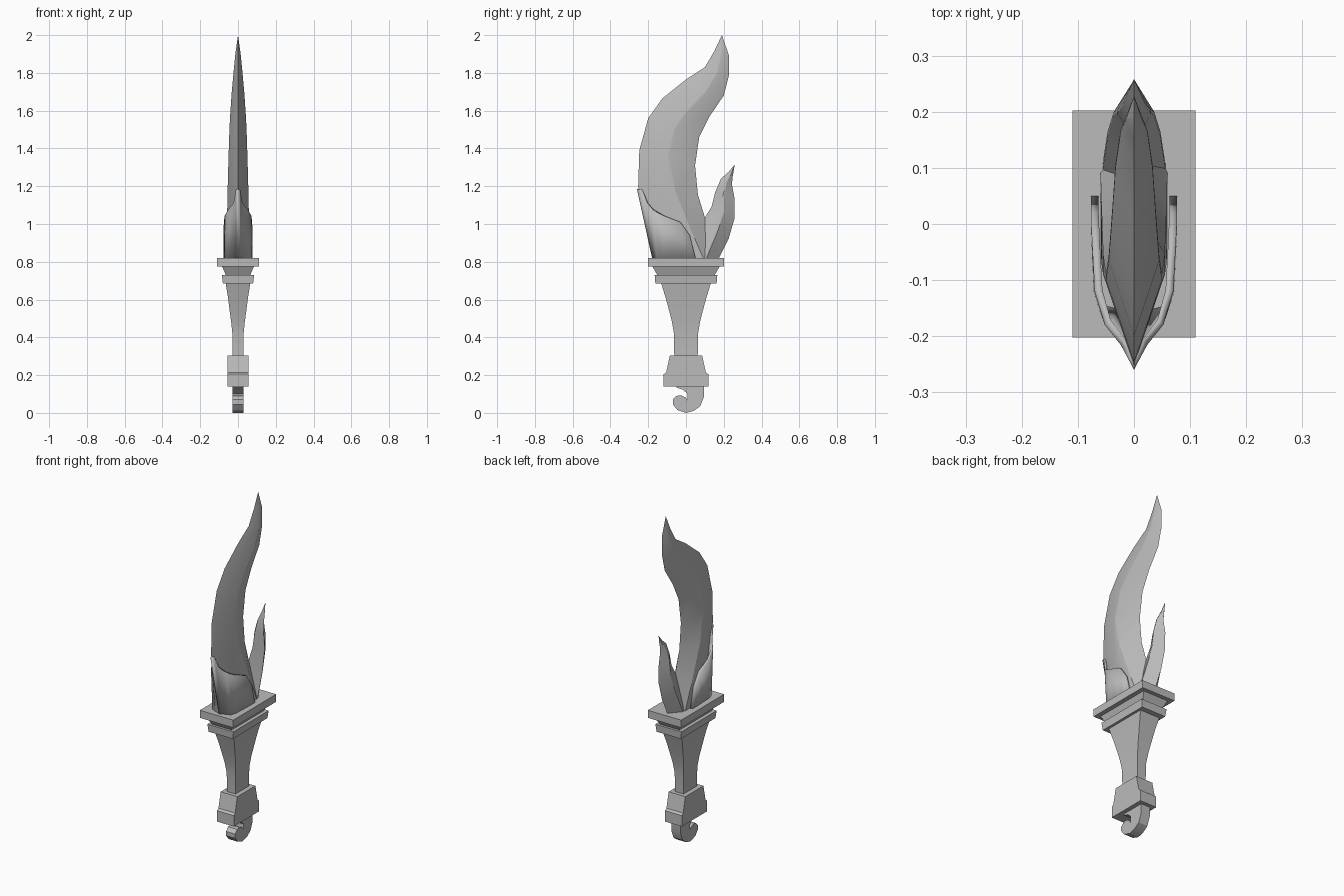
import bpy, bmesh, math

if "Cube" in bpy.data.objects:
    bpy.data.objects.remove(bpy.data.objects["Cube"])

grey = bpy.data.materials.new("mid grey")
grey.use_nodes = True
grey.diffuse_color = (0.5, 0.5, 0.5, 1)
grey.node_tree.nodes["Principled BSDF"].inputs["Base Color"].default_value = (0.5, 0.5, 0.5, 1)


def finish(name, bm, angle=30):
    """Turn a bmesh into a named, coloured, shaded object."""
    bmesh.ops.remove_doubles(bm, verts=bm.verts, dist=0.0005)
    bmesh.ops.recalc_face_normals(bm, faces=bm.faces)
    mesh = bpy.data.meshes.new(name)
    bm.to_mesh(mesh)
    bm.free()
    mesh.materials.append(grey)
    obj = bpy.data.objects.new(name, mesh)
    bpy.context.collection.objects.link(obj)
    bpy.ops.object.select_all(action='DESELECT')
    obj.select_set(True)
    bpy.context.view_layer.objects.active = obj
    bpy.ops.object.shade_smooth_by_angle(angle=math.radians(angle))
    return obj


def loft(name, rings, angle=30):
    """Skin closed rings of equal length and cap both ends."""
    bm = bmesh.new()
    rows = [[bm.verts.new(p) for p in ring] for ring in rings]
    n = len(rows[0])
    for a, b in zip(rows, rows[1:]):
        for i in range(n):
            j = (i + 1) % n
            bm.faces.new((a[i], a[j], b[j], b[i]))
    bm.faces.new(rows[0])
    bm.faces.new(rows[-1])
    return finish(name, bm, angle)


def block(name, levels):
    """Rectangular column from (z, half width, half depth) levels."""
    loft(name, [[(-x, -y, z), (x, -y, z), (x, y, z), (-x, y, z)] for z, x, y in levels])


# Guard, collar tiers, grip and pommel
block("guard", [(0.775, 0.11, 0.202), (0.82, 0.11, 0.202)])
block("guard_neck", [(0.73, 0.065, 0.152), (0.775, 0.084, 0.178)])
block("lower_guard", [(0.685, 0.08, 0.162), (0.73, 0.086, 0.166)])
block("grip", [(0.30, 0.028, 0.062), (0.42, 0.03, 0.064), (0.48, 0.036, 0.074),
               (0.54, 0.044, 0.089), (0.61, 0.053, 0.108), (0.685, 0.065, 0.131)])
block("pommel", [(0.14, 0.055, 0.118), (0.205, 0.055, 0.118), (0.215, 0.055, 0.105),
                 (0.305, 0.055, 0.085)])

# Curled hook under the pommel, an extruded profile
hook = [(0.095, 0.145), (0.095, 0.085), (0.075, 0.035), (0.04, 0.01), (0, 0), (-0.045, 0.015),
        (-0.07, 0.045), (-0.07, 0.07), (-0.05, 0.09), (-0.025, 0.093), (0, 0.08), (0.006, 0.063),
        (0.009, 0.1), (-0.015, 0.122), (-0.05, 0.134), (-0.05, 0.145)]
loft("pommel_hook", [[(x, y, z) for y, z in hook] for x in (-0.03, 0.03)])


def edged(name, stations):
    """Double-edged flame: front edge, two ridge points, back edge, half width."""
    rings = []
    for front, r1, r2, back, w in stations:
        rings.append([(0, *front), (w, *r1), (w, *r2), (0, *back), (-w, *r2), (-w, *r1)])
    loft(name, rings, 22)


# Main wavy blade
edged("blade", [
    ((-0.165, 0.80), (-0.03, 0.80), (0.10, 0.80), (0.165, 0.80), 0.060),
    ((-0.215, 1.00), (-0.07, 1.03), (0.03, 0.96), (0.10, 1.035), 0.058),
    ((-0.253, 1.20), (-0.09, 1.18), (-0.055, 1.17), (0.063, 1.155), 0.055),
    ((-0.247, 1.39), (-0.10, 1.36), (-0.09, 1.36), (0.048, 1.31), 0.050),
    ((-0.200, 1.56), (-0.065, 1.51), (-0.055, 1.505), (0.07, 1.46), 0.045),
    ((-0.125, 1.665), (0.00, 1.60), (0.01, 1.595), (0.125, 1.57), 0.040),
    ((0.00, 1.765), (0.10, 1.70), (0.107, 1.697), (0.20, 1.68), 0.033),
    ((0.10, 1.83), (0.162, 1.80), (0.167, 1.80), (0.228, 1.79), 0.024),
    ((0.15, 1.915), (0.185, 1.90), (0.188, 1.90), (0.228, 1.89), 0.014),
    ((0.19, 2.0), (0.19, 2.0), (0.19, 2.0), (0.19, 2.0), 0)])

# Small rear flame
edged("rear_prong", [
    ((0.00, 0.80), (0.09, 0.80), (0.10, 0.80), (0.165, 0.80), 0.057),
    ((0.10, 1.035), (0.155, 0.95), (0.165, 0.955), (0.225, 0.92), 0.047),
    ((0.135, 1.09), (0.193, 1.065), (0.20, 1.06), (0.257, 1.03), 0.036),
    ((0.155, 1.17), (0.197, 1.155), (0.203, 1.15), (0.258, 1.13), 0.030),
    ((0.185, 1.24), (0.211, 1.222), (0.215, 1.22), (0.243, 1.21), 0.020),
    ((0.225, 1.275), (0.234, 1.262), (0.237, 1.26), (0.247, 1.25), 0.010),
    ((0.258, 1.315), (0.258, 1.315), (0.258, 1.315), (0.258, 1.315), 0)])

# Sheath wrapped around the front of the blade: top (x, y, z), bottom (x, y)
columns = [((0.0, -0.26, 1.185), (0.0, -0.175)), ((0.012, -0.237, 1.18), (0.015, -0.168)),
           ((0.024, -0.215, 1.11), (0.035, -0.162)), ((0.052, -0.18, 1.075), (0.062, -0.152)),
           ((0.07, -0.12, 1.045), (0.072, -0.12)), ((0.075, -0.03, 1.01), (0.075, -0.05)),
           ((0.077, 0.02, 0.94), (0.077, 0.0)), ((0.077, 0.055, 0.80), (0.077, 0.05))]
full = [((-t[0], t[1], t[2]), (-b[0], b[1])) for t, b in columns[:0:-1]] + columns
bm = bmesh.new()
strip = [(bm.verts.new(t), bm.verts.new((*b, 0.80))) for t, b in full]
for (t1, b1), (t2, b2) in zip(strip, strip[1:]):
    bm.faces.new((t1, b1, b2, t2))
sheath = finish("blade_sheath", bm)
# Face the shell outward and thicken it inward
if sheath.data.polygons[0].normal.x > 0:
    sheath.data.flip_normals()
shell = sheath.modifiers.new("thickness", 'SOLIDIFY')
shell.thickness = 0.014
shell.offset = -1
